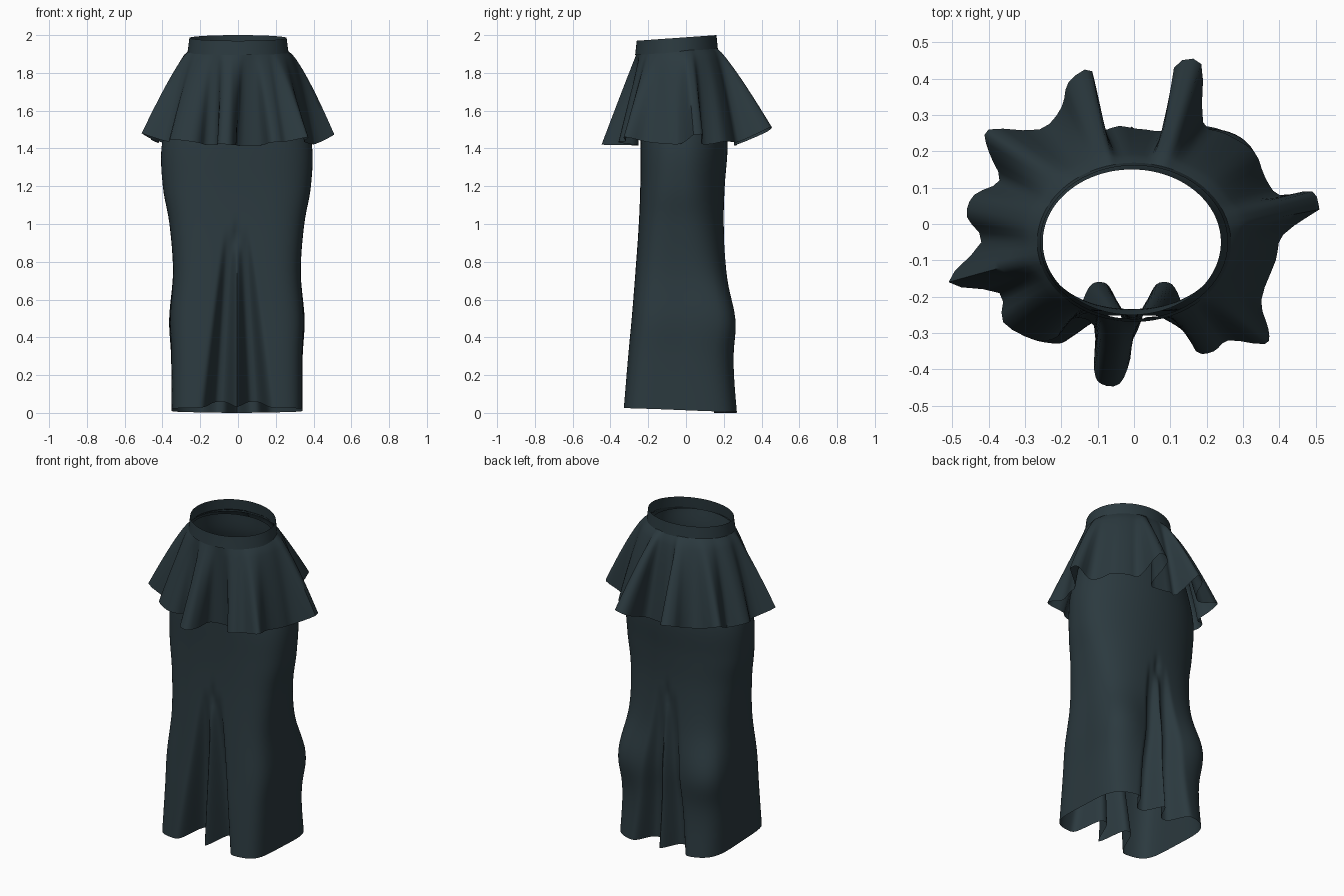
import bpy
import bmesh
import math

default_cube = bpy.data.objects.get("Cube")
if default_cube:
    bpy.data.objects.remove(default_cube, do_unlink=True)

# One dark slate cloth for the whole garment
cloth = bpy.data.materials.new("dark slate cloth")
cloth.use_nodes = True
colour = (0.024, 0.041, 0.049, 1)
cloth.diffuse_color = colour
cloth.node_tree.nodes["Principled BSDF"].inputs["Base Color"].default_value = colour

WAIST_Y = -0.05


def loft(name, rings):
    """Join closed rings, listed from bottom to top, into one smooth sheet."""
    bm = bmesh.new()
    loops = [[bm.verts.new(p) for p in ring] for ring in rings]
    count = len(loops[0])
    for low, high in zip(loops, loops[1:]):
        for i in range(count):
            j = (i + 1) % count
            bm.faces.new((low[i], low[j], high[j], high[i]))
    mesh = bpy.data.meshes.new(name)
    bm.to_mesh(mesh)
    bm.free()
    mesh.materials.append(cloth)
    obj = bpy.data.objects.new(name, mesh)
    bpy.context.collection.objects.link(obj)
    bpy.ops.object.select_all(action="DESELECT")
    obj.select_set(True)
    bpy.context.view_layer.objects.active = obj
    bpy.ops.object.shade_smooth_by_angle(angle=math.radians(60))
    return obj


def spline(a, b, c, d, t):
    """Smooth blend from b to c."""
    return b + 0.5 * t * (c - a + t * (2 * a - 5 * b + 4 * c - d + t * (3 * (b - c) + d - a)))


def refine(rows, steps):
    """Insert smooth rows between the given profile rows."""
    result = []
    last = len(rows) - 1
    for i in range(last):
        near = [rows[max(0, min(last, i + k))] for k in (-1, 0, 1, 2)]
        for s in range(steps):
            result.append([spline(*values, s / steps) for values in zip(*near)])
    return result + [list(rows[-1])]


def bump(value, centre, width, sharpness=2):
    return math.exp(-abs((value - centre) / width) ** sharpness)


def waist_point(angle, grow, z):
    return (0.25 * grow * math.cos(angle),
            WAIST_Y + 0.205 * grow * math.sin(angle), z)


# Long fitted skirt: height, half width, front y, back y,
# squareness of the front half and of the back half
profile = [
    (0.015, 0.347, -0.332, 0.277, 5.8, 4.3),
    (0.3, 0.347, -0.307, 0.25, 5.2, 3.8),
    (0.5, 0.354, -0.288, 0.243, 4.6, 3.8),
    (0.75, 0.338, -0.268, 0.215, 4, 3),
    (1.0, 0.357, -0.25, 0.2, 3.5, 2.4),
    (1.2, 0.392, -0.242, 0.205, 3, 2.1),
    (1.42, 0.397, -0.24, 0.22, 2.7, 2),
    (1.65, 0.335, -0.235, 0.2, 2.2, 2),
    (1.8, 0.27, -0.235, 0.16, 2, 2),
    (1.91, 0.245, -0.25, 0.15, 2, 2),
]
SLIT_TOP = 0.96
SEGMENTS = 256


def skirt_ring(z, width, front, back, front_power, back_power):
    ring = []
    middle, depth = (front + back) / 2, (back - front) / 2
    opening = max(0, 1 - z / SLIT_TOP)
    spread = 0.4 + 0.6 * opening
    calf = bump(z, 0.5, 0.19)
    for i in range(SEGMENTS):
        a = math.tau * i / SEGMENTS
        c, s = math.cos(a), math.sin(a)
        power = front_power if s < 0 else back_power
        r = (abs(c / width) ** power + abs(s / depth) ** power) ** (-1 / power)
        x, y = r * c, r * s
        lift = 0
        # Box pleats turn inward, leaving a narrow ridge at each slit
        pleat = bump(abs(x), 0.09 * spread, 0.065 * spread, 3)
        if s < 0:
            y += 0.175 * opening * pleat
            lift = 0.03 * opening * pleat
        else:
            y -= 0.13 * opening * pleat
            # Calves press out the cloth at the back and its corners
            y += 0.03 * calf * bump(abs(x), 0.24, 0.12)
            x += math.copysign(0.022, c) * calf * min(1, 2 * s) * bump(abs(x), 0.29, 0.08)
        # Narrow crease where each slit closes
        y -= math.copysign(0.015, s) * bump(x, 0, 0.02) * bump(z, 0.93, 0.06)
        ring.append((x - 0.006, y + middle, z + lift - 0.015 * opening * s))
    return ring


loft("long_skirt", [skirt_ring(*row) for row in refine(profile, 6)])

# Flared peplum: plan of the folded hem, in hundredths, anticlockwise
hem = [
    (51, 4), (49, 9), (40, 8), (36, 13), (33, 20), (25, 25), (19, 28),
    (18.5, 44), (11, 43), (10, 27), (3, 26), (-4, 27), (-9, 27), (-11.5, 42),
    (-18, 39), (-20, 32), (-26, 26), (-40, 26), (-40, 20), (-37, 12),
    (-44, 8), (-46, 2), (-42, -5), (-51, -16), (-37, -19), (-36, -27),
    (-27, -32), (-21, -31), (-17, -26), (-11, -28), (-11, -40), (-9, -44),
    (-4, -44), (-1, -37), (0, -27), (12, -26), (17, -35), (22, -35),
    (26, -32), (36, -33), (37, -29), (35, -21), (39, -10), (41, -3),
]
hem = [(x / 100, y / 100) for x, y in hem]
hem = refine(hem + hem[:1], 3)[:-1]


def ellipse_radius(x, y):
    """Reach of the unfolded hem in the direction of a point."""
    return math.hypot(x, y) / math.hypot(x / 0.39, y / 0.26)


def even_direction(i):
    """Direction of a hem point, averaged so that folds never cross."""
    near = [hem[(i + k) % len(hem)] for k in range(-6, 7)]
    x = sum(p[0] / math.hypot(*p) for p in near)
    y = sum(p[1] / math.hypot(*p) for p in near)
    return x / math.hypot(x, y), y / math.hypot(x, y)


def peplum_ring(t):
    ring = []
    flare, fold = t ** 0.57, t ** 0.98
    for i, (x, y) in enumerate(hem):
        dx, dy = even_direction(i)
        reach = ellipse_radius(dx, dy)
        px, py = dx * reach, dy * reach
        # Outer folds hang a little higher, most of all at the back
        excess = max(0, math.hypot(x, y) - ellipse_radius(x, y))
        hem_z = 1.415 + excess * (0.18 + 0.4 * y + 0.55 * abs(x))
        angle = math.atan2((py - WAIST_Y) / 0.205, px / 0.25)
        wx, wy, wz = waist_point(angle, 1.03, 1.922 + 0.015 * math.sin(angle))
        ring.append((wx + (px - wx) * flare + (x - px) * fold,
                     wy + (py - wy) * flare + (y - py) * fold,
                     wz + (hem_z - wz) * t))
    return ring


ROWS = 16
loft("peplum", [peplum_ring(1 - i / ROWS) for i in range(ROWS + 1)])

# Waistband, tilted down toward the front
band = []
for grow, base, tilt in ((1.07, 1.907, 0.012), (1.05, 1.945, 0.015), (1.03, 1.985, 0.015)):
    ring = []
    for i in range(64):
        a = math.tau * i / 64
        ring.append(waist_point(a, grow, base + tilt * math.sin(a)))
    band.append(ring)
loft("waistband", band)
